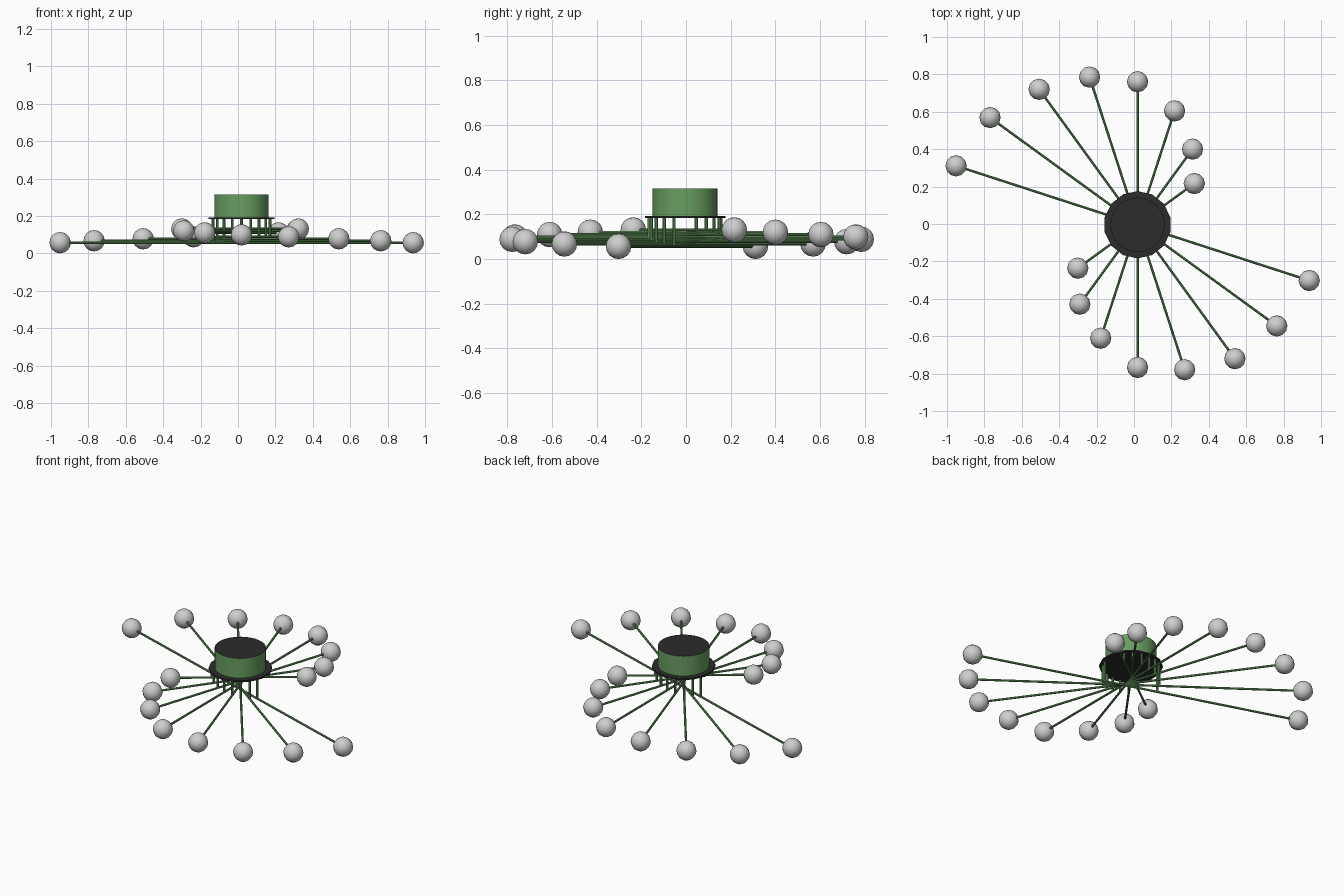
import bpy
from math import radians, cos, sin, pi
from mathutils import Vector

if "Cube" in bpy.data.objects:
    bpy.data.objects.remove(bpy.data.objects["Cube"])


def material(name, rgb):
    m = bpy.data.materials.new(name)
    m.use_nodes = True
    m.diffuse_color = (*rgb, 1)
    bsdf = m.node_tree.nodes["Principled BSDF"]
    bsdf.inputs["Base Color"].default_value = (*rgb, 1)
    bsdf.inputs["Roughness"].default_value = 0.6
    return m


GREEN = material("leaf green", (0.14, 0.34, 0.12))
DARK = material("charcoal", (0.025, 0.025, 0.025))
GREY = material("pale grey", (0.62, 0.62, 0.62))
CENTRE = Vector((0.019, -0.004, 0))


def finish(name, mat, smooth=True):
    ob = bpy.context.object
    ob.name = name
    ob.data.materials.append(mat)
    if smooth:
        bpy.ops.object.shade_smooth_by_angle(angle=radians(40))
    return ob


def rod(name, a, b, r, sides, mat):
    """Cylinder running from point a to point b."""
    d = b - a
    bpy.ops.mesh.primitive_cylinder_add(
        vertices=sides, radius=r, depth=d.length, location=(a + b) / 2,
        rotation=d.to_track_quat('Z', 'Y').to_euler())
    return finish(name, mat)


def at(radius, angle, z):
    return CENTRE + Vector((radius * cos(angle), radius * sin(angle), z))


# Drum with a dark top face, sitting on a thin dark plate
drum = rod("drum", at(0, 0, 0.19), at(0, 0, 0.316), 0.145, 32, GREEN)
drum.data.materials.append(DARK)
for face in drum.data.polygons:
    if face.normal.z > 0.9:
        face.material_index = 1
rod("base_plate", at(0, 0, 0.183), at(0, 0, 0.193), 0.18, 14, DARK)

# Stacked cross rods, each with a ball and a hanger peg at both ends
back_reach = [1.02, 0.975, 0.895, 0.83, 0.765, 0.64, 0.50, 0.375]
front_reach = [0.965, 0.92, 0.885, 0.815, 0.763, 0.638, 0.525, 0.395]
for i, (back, front) in enumerate(zip(back_reach, front_reach)):
    angle = radians(162 - 18 * i)
    z = 0.057 + 0.0105 * i
    rod(f"cross_rod_{i + 1}", at(back, angle, z), at(front, angle + pi, z),
        0.0065, 8, GREEN)
    for side, reach, turn in (("back", back, angle), ("front", front, angle + pi)):
        rod(f"{side}_peg_{i + 1}", at(0.16, turn, z), at(0.16, turn, 0.186),
            0.0075, 8, GREEN)
        bpy.ops.mesh.primitive_uv_sphere_add(
            segments=12, ring_count=8, radius=0.057, location=at(reach, turn, z))
        finish(f"{side}_ball_{i + 1}", GREY)
